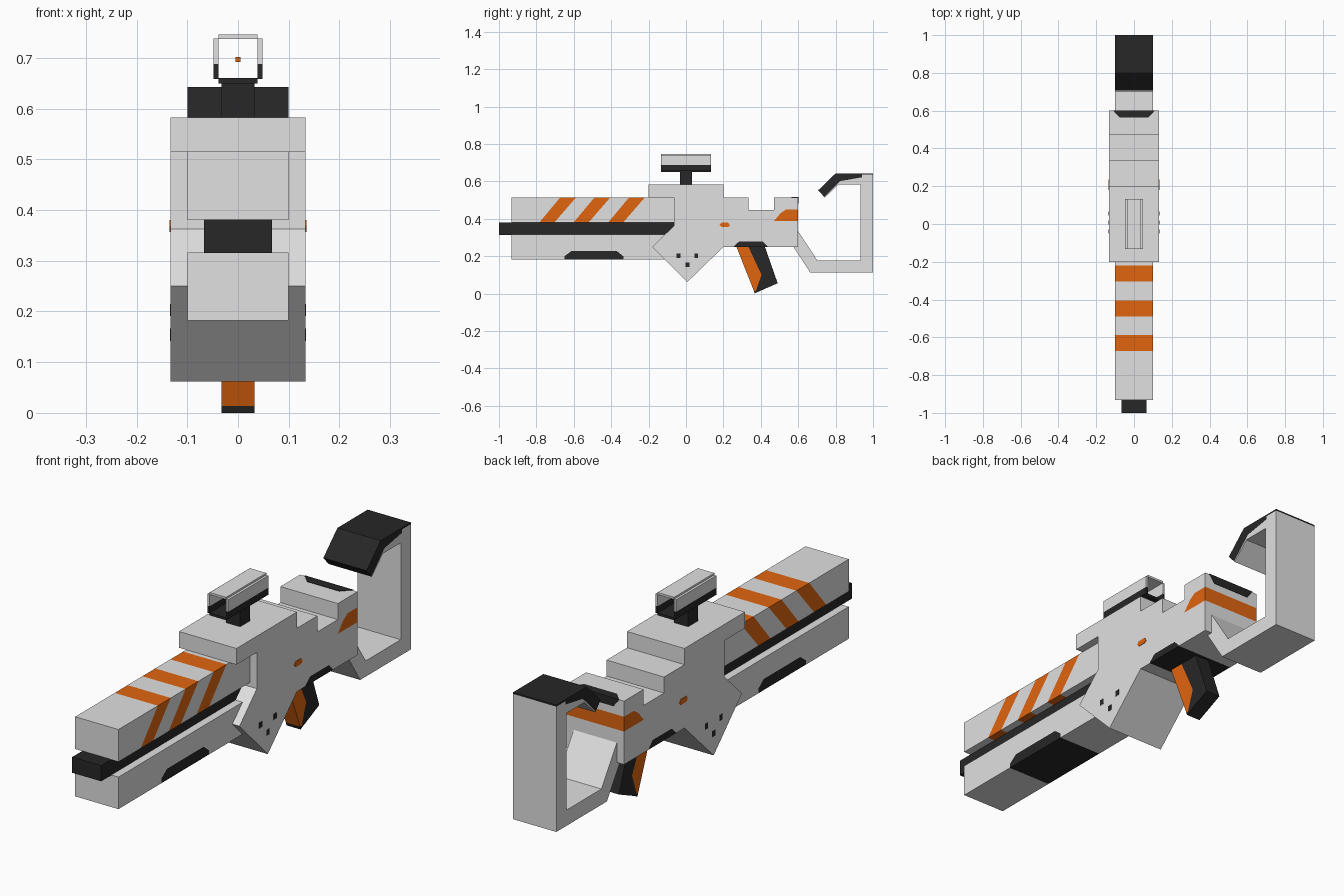
import bpy, bmesh
from mathutils import Vector

cube = bpy.data.objects.get("Cube")
if cube:
    bpy.data.objects.remove(cube, do_unlink=True)


def material(name, rgb):
    m = bpy.data.materials.new(name)
    m.use_nodes = True
    m.diffuse_color = (*rgb, 1)
    bsdf = next(n for n in m.node_tree.nodes if n.type == 'BSDF_PRINCIPLED')
    bsdf.inputs["Base Color"].default_value = (*rgb, 1)
    return m


GREY = material("light grey", (0.75, 0.75, 0.75))
DARK = material("near black", (0.02, 0.02, 0.02))
ORANGE = material("orange", (0.75, 0.13, 0.005))


def prism(name, points, lo, hi, mat, axis=0, paint=()):
    """Extrude a 2D profile along an axis, then cut painted convex regions into it.
    Profile planes: axis 0 -> (y, z), axis 1 -> (x, z), axis 2 -> (x, y)."""
    def place(p, t):
        c = list(p)
        c.insert(axis, t)
        return Vector(c)

    bm = bmesh.new()
    face = bm.faces.new([bm.verts.new(place(p, lo)) for p in points])
    ext = bmesh.ops.extrude_face_region(bm, geom=[face])
    move = place((0, 0), hi - lo)
    bmesh.ops.translate(bm, vec=move,
                        verts=[v for v in ext["geom"] if isinstance(v, bmesh.types.BMVert)])
    bmesh.ops.recalc_face_normals(bm, faces=bm.faces[:])
    mats = [mat]
    for region, colour in paint:
        # Region corners run counter-clockwise, so outward normals are (dz, -dy)
        planes = []
        for a, b in zip(region, region[1:] + region[:1]):
            co, no = place(a, 0), place((b[1] - a[1], a[0] - b[0]), 0).normalized()
            planes.append((co, no))
            bmesh.ops.bisect_plane(bm, geom=bm.verts[:] + bm.edges[:] + bm.faces[:],
                                   plane_co=co, plane_no=no, dist=1e-5)
        if colour not in mats:
            mats.append(colour)
        for f in bm.faces:
            c = f.calc_center_median()
            if all((c - co).dot(no) < 1e-4 for co, no in planes):
                f.material_index = mats.index(colour)
    mesh = bpy.data.meshes.new(name)
    bm.to_mesh(mesh)
    bm.free()
    for m in mats:
        mesh.materials.append(m)
    obj = bpy.data.objects.new(name, mesh)
    bpy.context.collection.objects.link(obj)
    return obj


def box(name, x, y, z, mat):
    return prism(name, [(y[0], z[0]), (y[1], z[0]), (y[1], z[1]), (y[0], z[1])],
                 x[0], x[1], mat)


# Receiver: stepped top, pointed belly, painted band and grip surround
prism("receiver",
      [(-0.2, 0.583), (-0.2, 0.515), (-0.065, 0.515), (-0.065, 0.363), (-0.18, 0.25),
       (0.007, 0.062), (0.2, 0.25), (0.6, 0.25), (0.6, 0.515), (0.47, 0.515),
       (0.47, 0.448), (0.335, 0.448), (0.335, 0.515), (0.2, 0.515), (0.2, 0.583)],
      -0.133, 0.133, GREY,
      paint=[([(0.47, 0.388), (0.65, 0.388), (0.65, 0.45), (0.535, 0.45), (0.505, 0.43)], ORANGE),
             ([(0.255, 0.24), (0.44, 0.24), (0.435, 0.255), (0.41, 0.28), (0.285, 0.28),
               (0.258, 0.255)], DARK)])

# Dark patch wrapping the rear top edge of the receiver
prism("rear_patch_top", [(-0.075, 0.563), (0.075, 0.563), (0.112, 0.602), (-0.112, 0.602)],
      0.513, 0.517, DARK, axis=2)
prism("rear_patch_back", [(-0.085, 0.482), (0.085, 0.482), (0.112, 0.517), (-0.112, 0.517)],
      0.598, 0.602, DARK, axis=1)

# Side markings: an orange lozenge and three small dark studs on each side
for side, x in (("left", 0.133), ("right", -0.133)):
    prism(side + "_lozenge", [(0.18, 0.368), (0.19, 0.357), (0.225, 0.357), (0.235, 0.365),
                              (0.225, 0.38), (0.19, 0.38)], x - 0.002, x + 0.002, ORANGE)
    for i, (y, z) in enumerate([(-0.04, 0.203), (0.055, 0.203), (0.008, 0.154)]):
        box(f"{side}_stud_{i + 1}", (x - 0.001, x + 0.001), (y - 0.01, y + 0.01),
            (z - 0.012, z + 0.012), DARK)

# Upper barrel housing with three slanted stripes
stripes = [([(y - 0.125, 0.37), (y - 0.045, 0.37), (y + 0.085, 0.52), (y, 0.52)], ORANGE)
           for y in (-0.668, -0.485, -0.3)]
prism("upper_housing", [(-0.933, 0.38), (-0.06, 0.38), (-0.06, 0.515), (-0.933, 0.515)],
      -0.1, 0.1, GREY, paint=stripes)

# Barrel
box("barrel", (-0.067, 0.067), (-1.0, -0.05), (0.315, 0.381), DARK)

# Lower housing with a dark handhold
prism("lower_housing", [(-0.933, 0.182), (-0.1, 0.182), (-0.1, 0.316), (-0.933, 0.316)],
      -0.1, 0.1, GREY,
      paint=[([(-0.65, 0.17), (-0.335, 0.17), (-0.335, 0.2), (-0.37, 0.228),
               (-0.612, 0.228), (-0.65, 0.2)], DARK)])

# Shoulder stock: open frame with a dark cheek rest
prism("stock",
      [(0.56, 0.3), (0.575, 0.25), (0.665, 0.112), (1.0, 0.112), (1.0, 0.643),
       (0.8, 0.643), (0.707, 0.553), (0.742, 0.514), (0.815, 0.583), (0.933, 0.583),
       (0.933, 0.178), (0.702, 0.178), (0.6, 0.333)],
      -0.1, 0.1, GREY,
      paint=[([(0.68, 0.56), (0.735, 0.513), (0.825, 0.602), (0.825, 0.67), (0.79, 0.67)], DARK),
             ([(0.825, 0.602), (0.94, 0.622), (0.94, 0.67), (0.825, 0.67)], DARK),
             ([(0.94, 0.636), (1.01, 0.636), (1.01, 0.67), (0.94, 0.67)], DARK)])

# Pistol grip: dark with an orange front
prism("grip", [(0.262, 0.27), (0.368, 0.002), (0.49, 0.056), (0.415, 0.27)],
      -0.033, 0.033, DARK,
      paint=[([(0.24, 0.28), (0.34, 0.014), (0.374, 0.014), (0.408, 0.115),
               (0.334, 0.25), (0.32, 0.28)], ORANGE)])

# Sight: stem, floor, two-tone walls, roof and aiming dot
L = (-0.133, 0.133)
box("sight_stem", (-0.033, 0.033), (-0.033, 0.033), (0.57, 0.652), DARK)
box("sight_floor", (-0.038, 0.038), L, (0.65, 0.66), DARK)
box("sight_roof", (-0.038, 0.038), L, (0.737, 0.746), GREY)
for side, s in (("left", 1), ("right", -1)):
    x = sorted((0.038 * s, 0.048 * s))
    box(side + "_sight_wall_lower", x, L, (0.658, 0.688), DARK)
    box(side + "_sight_wall_upper", x, L, (0.688, 0.738), GREY)
box("aiming_dot", (-0.005, 0.005), (-0.005, 0.005), (0.692, 0.702), ORANGE)

# Stand the model on z = 0
for o in bpy.context.collection.objects:
    if o.name == "grip":
        low = min(v.co.z for v in o.data.vertices)
        for v in o.data.vertices:
            if v.co.z < low + 1e-5:
                v.co.z = 0.0
